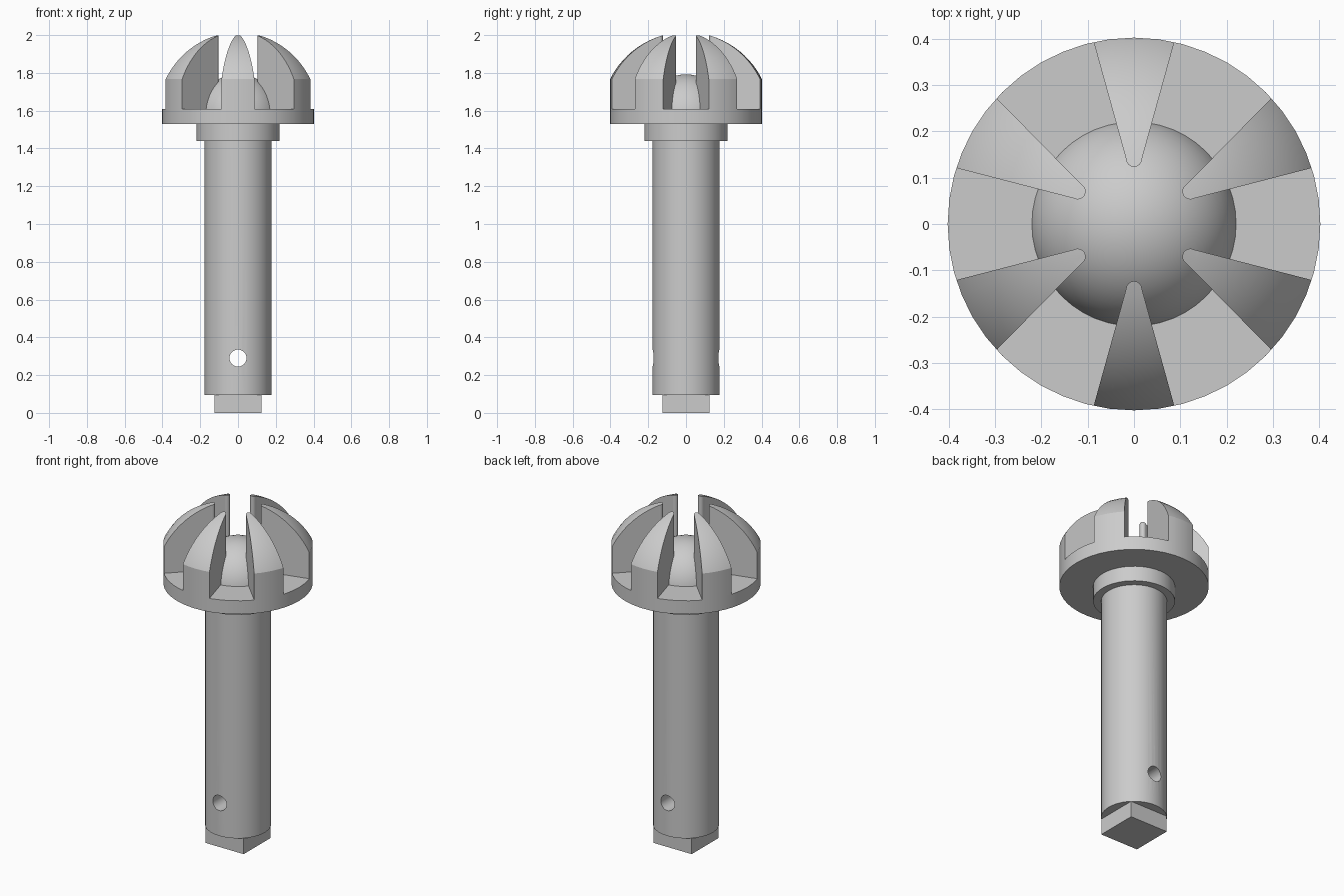
import bpy, bmesh
from math import pi, sin, cos, sqrt, radians
from mathutils import Matrix, Vector

cube = bpy.data.objects.get("Cube")
if cube:
    bpy.data.objects.remove(cube, do_unlink=True)

grey = bpy.data.materials.new("plain grey")
grey.use_nodes = True
COLOUR = (0.6, 0.6, 0.6, 1)
grey.diffuse_color = COLOUR
grey.node_tree.nodes["Principled BSDF"].inputs["Base Color"].default_value = COLOUR

SEGMENTS = 48
HEAD_R = 0.402
DOME_Z, DOME_R = 1.567, 0.449
DISC_TOP = 1.61


def finish(name, bm):
    bmesh.ops.recalc_face_normals(bm, faces=bm.faces)
    mesh = bpy.data.meshes.new(name)
    bm.to_mesh(mesh)
    bm.free()
    mesh.materials.append(grey)
    obj = bpy.data.objects.new(name, mesh)
    bpy.context.collection.objects.link(obj)
    return obj


def lathe(name, profile):
    """Turn (radius, z) points around the vertical axis."""
    bm = bmesh.new()
    verts = [bm.verts.new((r, 0, z)) for r, z in profile]
    edges = [bm.edges.new(pair) for pair in zip(verts, verts[1:])]
    bmesh.ops.spin(bm, geom=verts + edges, cent=(0, 0, 0), axis=(0, 0, 1),
                   angle=2 * pi, steps=SEGMENTS)
    bmesh.ops.remove_doubles(bm, verts=bm.verts, dist=1e-4)
    return finish(name, bm)


def activate(obj):
    bpy.ops.object.select_all(action='DESELECT')
    obj.select_set(True)
    bpy.context.view_layer.objects.active = obj


def boolean(obj, cutter, operation):
    mod = obj.modifiers.new("cut", 'BOOLEAN')
    mod.operation, mod.object, mod.solver = operation, cutter, 'EXACT'
    activate(obj)
    bpy.ops.object.modifier_apply(modifier=mod.name)
    bpy.data.objects.remove(cutter, do_unlink=True)


def smooth(obj):
    activate(obj)
    bpy.ops.object.shade_smooth_by_angle(angle=radians(25))


# Square drive at the foot
bm = bmesh.new()
bmesh.ops.create_cube(bm, size=1, matrix=Matrix.Translation((0, 0, 0.0475))
                      @ Matrix.Diagonal((0.25, 0.25, 0.095, 1)))
finish("square_foot", bm)

# Shaft with a cross hole
shaft = lathe("shaft", [(0, 0.095), (0.177, 0.095), (0.177, 1.44), (0, 1.44)])
bm = bmesh.new()
bmesh.ops.create_cone(bm, cap_ends=True, segments=32, radius1=0.045, radius2=0.045,
                      depth=1, matrix=Matrix.Translation((0, 0, 0.29))
                      @ Matrix.Rotation(pi / 2, 4, 'X'))
boolean(shaft, finish("hole_cutter", bm), 'DIFFERENCE')
smooth(shaft)

# Collar and head disc
smooth(lathe("collar", [(0, 1.44), (0.22, 1.44), (0.22, 1.53), (0, 1.53)]))
smooth(lathe("head_disc", [(0, 1.53), (HEAD_R, 1.53), (HEAD_R, DISC_TOP), (0, DISC_TOP)]))

# Round core rising through the disc
core_arc = [(0.225 * cos(i * pi / 24), DOME_Z + 0.225 * sin(i * pi / 24)) for i in range(12)]
smooth(lathe("core_ball", core_arc + [(0, DOME_Z + 0.225)]))

# Six tapered fins: wedges with rounded tips, trimmed by a dome
rim = DOME_Z + sqrt(DOME_R ** 2 - HEAD_R ** 2)
profile = [(0, DISC_TOP), (HEAD_R, DISC_TOP)]
STEPS = 16
for i in range(STEPS):
    r = HEAD_R * cos(i / STEPS * pi / 2)
    profile.append((r, DOME_Z + sqrt(DOME_R ** 2 - r ** 2)))
profile[2] = (HEAD_R, rim)
profile.append((0, DOME_Z + DOME_R))
dome = lathe("dome_cutter", profile)

TIP_R, TIP_Y = 0.017, 0.14
tip = [(TIP_R * cos(a), TIP_Y - TIP_R * sin(a)) for a in [i * pi / 8 for i in range(9)]]
outline = [(0.103, 0.45)] + tip + [(-0.103, 0.45)]
bm = bmesh.new()
for k in range(6):
    turn = Matrix.Rotation(k * pi / 3, 3, 'Z')
    face = bm.faces.new([bm.verts.new(turn @ Vector((x, y, 1.5))) for x, y in outline])
    new = bmesh.ops.extrude_face_region(bm, geom=[face])["geom"]
    bmesh.ops.translate(bm, vec=(0, 0, 0.7),
                        verts=[v for v in new if isinstance(v, bmesh.types.BMVert)])
fins = finish("head_fins", bm)
boolean(fins, dome, 'INTERSECT')
smooth(fins)
